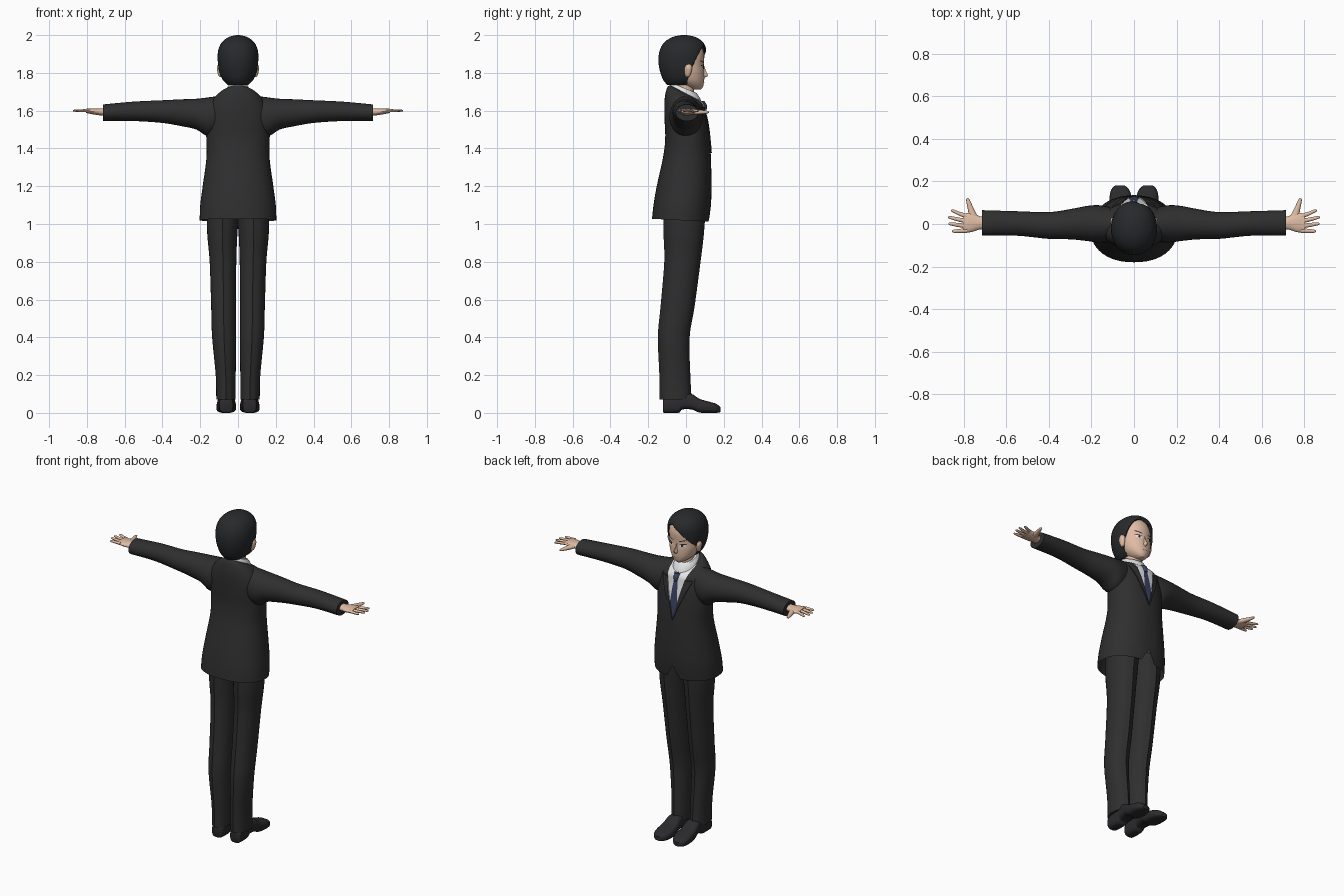
import bpy, bmesh, math
from mathutils import Vector, geometry
from mathutils.bvhtree import BVHTree

if "Cube" in bpy.data.objects:
    bpy.data.objects.remove(bpy.data.objects["Cube"], do_unlink=True)


def material(name, r, g, b):
    mat = bpy.data.materials.new(name)
    mat.use_nodes = True
    mat.diffuse_color = (r, g, b, 1)
    shader = mat.node_tree.nodes["Principled BSDF"]
    shader.inputs["Base Color"].default_value = (r, g, b, 1)
    shader.inputs["Roughness"].default_value = 0.8
    return mat


suit = material("charcoal suit", .028, .028, .029)
hair_dark = material("black hair", .02, .022, .024)
leather = material("black leather", .024, .024, .027)
skin = material("skin", .74, .5, .37)
shirt = material("white shirt", .8, .81, .83)
navy = material("navy tie", .045, .055, .13)
eye_white = material("eye white", .85, .85, .85)
lip = material("lip", .45, .22, .17)


def finish(name, bm, mats, mirror=False):
    """Turn a bmesh into a smooth shaded object."""
    mesh = bpy.data.meshes.new(name)
    bm.to_mesh(mesh)
    bm.free()
    obj = bpy.data.objects.new(name, mesh)
    bpy.context.collection.objects.link(obj)
    for mat in mats:
        mesh.materials.append(mat)
    bpy.ops.object.select_all(action='DESELECT')
    obj.select_set(True)
    bpy.context.view_layer.objects.active = obj
    bpy.ops.object.shade_smooth_by_angle(angle=math.radians(40))
    if mirror:
        obj.modifiers.new("Mirror", 'MIRROR').use_mirror_merge = False
    return obj


def smooth_rings(rings, steps):
    """Catmull-Rom interpolation between cross-sections."""
    rings = [tuple(r) + (0,) * (6 - len(r)) for r in rings]
    padded = [rings[0]] + rings + [rings[-1]]
    result = []
    for p, a, b, q in zip(padded, padded[1:], padded[2:], padded[3:]):
        for k in range(steps):
            u = k / steps
            result.append([y + u * ((z - x) + u * (2 * x - 5 * y + 4 * z - w + u * (3 * (y - z) + w - x))) / 2
                           for x, y, z, w in zip(p, a, b, q)])
    return result + [rings[-1]]


def skin_rings(rings, axis=2, n=32, power=2, steps=4, caps=True, crease=0):
    """Rings are (position, a min, a max, b min, b max, tilt) along an axis."""
    bm = bmesh.new()
    a_axis, b_axis = [i for i in range(3) if i != axis]
    loops = []
    for t, a0, a1, b0, b1, tilt in smooth_rings(rings, steps):
        loop = []
        for i in range(n):
            ang = math.tau * i / n
            c, s = math.cos(ang), math.sin(ang)
            ca = math.copysign(abs(c) ** (2 / power), c)
            sb = math.copysign(abs(s) ** (2 / power), s)
            half = (b1 - b0) / 2
            extra = crease * round(s) if abs(s) > .999 else 0
            co = [0, 0, 0]
            co[axis] = t + tilt * sb * half
            co[a_axis] = (a0 + a1) / 2 + ca * (a1 - a0) / 2
            co[b_axis] = (b0 + b1) / 2 + sb * half + extra
            loop.append(bm.verts.new(co))
        loops.append(loop)
    for low, high in zip(loops, loops[1:]):
        for i in range(n):
            j = (i + 1) % n
            bm.faces.new((low[i], low[j], high[j], high[i]))
    if caps:
        bm.faces.new(loops[0])
        bm.faces.new(loops[-1])
    bmesh.ops.recalc_face_normals(bm, faces=bm.faces)
    return bm


def loft(name, rings, mat, mirror=False, **kw):
    return finish(name, skin_rings(rings, **kw), [mat], mirror)


def sym(t, r, b0, b1, tilt=0):
    return (t, -r, r, b0, b1, tilt)


def cut(bm, co, normal):
    """Slice only the chest and face side of a mesh."""
    faces = [f for f in bm.faces if f.calc_center_median().y > 0]
    edges = {e for f in faces for e in f.edges}
    verts = {v for f in faces for v in f.verts}
    bmesh.ops.bisect_plane(bm, geom=list(verts) + list(edges) + faces, plane_co=co, plane_no=normal, dist=1e-5)


def remove(bm, rule):
    doomed = [f for f in bm.faces if rule(f.calc_center_median())]
    bmesh.ops.delete(bm, geom=doomed, context='FACES')


# Jacket body, with shirt front, tie, lapels and a cut-away hem
V_LOW, V_SLOPE, LAPEL_SLOPE, LAPEL_TOP = 1.375, .24, .42, 1.62
HEM_TOP, HEM_SLOPE = 1.09, .6
bm = skin_rings([
    sym(1.02, .203, -.18, .122, -.05), sym(1.1, .2, -.172, .132), sym(1.2, .187, -.155, .135),
    sym(1.35, .167, -.122, .132), sym(1.45, .168, -.11, .125), sym(1.54, .168, -.113, .115),
    sym(1.6, .162, -.115, .105, -.1), sym(1.65, .138, -.112, .098, -.2),
    sym(1.685, .1, -.1, .085, -.4), sym(1.697, .065, -.085, .065, -.5)], n=48, power=2.2, caps=False)


def tie_half(z):
    return .012 + (1.62 - z) * .09


for side in (-1, 1):
    for slope in (V_SLOPE, LAPEL_SLOPE):
        cut(bm, (0, 0, V_LOW), (side, 0, -slope))
    cut(bm, (side * tie_half(1.62), 0, 1.62), (side, 0, .09))
    cut(bm, (0, 0, HEM_TOP), (side, 0, HEM_SLOPE))
cut(bm, (0, 0, LAPEL_TOP), (0, 0, 1))
remove(bm, lambda c: c.y > 0 and abs(c.x) < (HEM_TOP - c.z) * HEM_SLOPE)
lapels = []
for face in bm.faces:
    c = face.calc_center_median()
    rise = c.z - V_LOW
    if c.y > 0 and abs(c.x) < rise * V_SLOPE:
        face.material_index = 2 if abs(c.x) < tie_half(c.z) else 1
    elif c.y > 0 and c.z < LAPEL_TOP and abs(c.x) < rise * LAPEL_SLOPE:
        lapels.append(face)
raised = bmesh.ops.extrude_face_region(bm, geom=lapels)["geom"]
bmesh.ops.translate(bm, vec=(0, .006, 0), verts=[g for g in raised if isinstance(g, bmesh.types.BMVert)])
finish("jacket", bm, [suit, shirt, navy])

loft("tie_knot", [sym(1.605, .012, .07, .112), sym(1.63, .019, .06, .11), sym(1.65, .021, .05, .098)], navy, n=16)
loft("shirt_collar", [sym(1.685, .072, -.088, .082, -.45), sym(1.705, .065, -.082, .072, -.45),
                      sym(1.72, .057, -.074, .056, -.4)], shirt)

# Sleeves
loft("sleeves", [
    (.09, -.08, .075, 1.48, 1.68), (.16, -.088, .088, 1.465, 1.67), (.22, -.08, .085, 1.5, 1.663),
    (.3, -.072, .07, 1.518, 1.66), (.4, -.07, .056, 1.535, 1.655), (.55, -.055, .06, 1.545, 1.648),
    (.715, -.055, .065, 1.545, 1.633)], suit, mirror=True, axis=0, n=28)

# Hands
loft("palms", [(.69, -.025, .03, 1.573, 1.612), (.73, -.027, .038, 1.575, 1.612), (.765, -.038, .052, 1.58, 1.612),
               (.805, -.04, .048, 1.588, 1.61)], skin, mirror=True, axis=0, n=20)
FINGERS = {"index": (.036, .062, .86), "middle": (.013, .031, .874),
           "ring": (-.01, .001, .872), "little": (-.031, -.034, .856)}
for finger, (root, tip, reach) in FINGERS.items():
    loft(finger + "_fingers", [
        (x, y - r, y + r, 1.6 - r * .8, 1.6 + r * .8)
        for x, y, r in ((.785, root, .011), ((.785 + reach) / 2, (root + tip) / 2, .0095),
                        (reach - .008, tip, .007), (reach, tip, .002))], skin, mirror=True, axis=0, n=10)
loft("thumbs", [(.02, .725, .775, 1.58, 1.608), (.06, .747, .78, 1.58, 1.605),
                (.11, .771, .789, 1.585, 1.6), (.122, .778, .785, 1.59, 1.596)], skin, mirror=True, axis=1, n=12)

# Trousers with pressed creases
loft("trousers", [
    (.07, .012, .115, -.135, .025), (.2, .012, .118, -.136, .018), (.4, .011, .137, -.144, .014),
    (.56, .011, .142, -.13, .04), (.8, .009, .15, -.11, .072), (.95, .003, .163, -.114, .09),
    (1.1, -.01, .165, -.114, .1)], suit, mirror=True, crease=.005)

# Shoes
loft("shoes", [
    (-.122, .035, .09, .005, .065), (-.11, .026, .098, 0, .08), (-.04, .022, .1, 0, .1),
    (-.02, .021, .101, .018, .103), (.03, .017, .106, .018, .1), (.07, .012, .112, .002, .075),
    (.12, .01, .115, 0, .06), (.16, .022, .108, 0, .048), (.182, .045, .088, .004, .03)],
    leather, mirror=True, axis=1, power=3, n=28)

# Neck, head, nose and ears
loft("neck", [sym(1.63, .05, -.06, .04), sym(1.77, .045, -.05, .045)], skin)
head = skin_rings([
    sym(1.713, .016, .03, .08), sym(1.727, .042, -.01, .09), sym(1.757, .071, -.06, .096),
    sym(1.8, .088, -.09, .097), sym(1.84, .094, -.11, .094), sym(1.9, .094, -.12, .096),
    sym(1.95, .075, -.09, .075), sym(1.98, .03, -.04, .03)], n=40, power=2.1)
face_tree = BVHTree.FromBMesh(head)
finish("head", head, [skin])
loft("nose", [sym(1.845, .004, .06, .094), sym(1.81, .007, .06, .106), sym(1.787, .011, .06, .117),
              sym(1.775, .007, .06, .1)], skin, n=14)
loft("ears", [(1.778, .085, .097, .0, .015), (1.79, .083, .105, -.006, .024), (1.825, .083, .112, -.01, .033),
              (1.845, .085, .105, -.002, .026)], skin, mirror=True, n=14)


def plate(name, mat, x, z, w, h, slant=0, out=.003, mirror=True):
    """Thin lens-shaped patch lying on the face."""
    bm = bmesh.new()

    def on_face(px, pz):
        hit = face_tree.ray_cast(Vector((px, 1, pz)), Vector((0, -1, 0)))[0]
        return bm.verts.new((px, hit.y + out, pz))
    middle = on_face(x, z)
    rim = [on_face(x + w * math.cos(a), z + h * math.sin(a) + slant * w * math.cos(a))
           for a in (math.tau * i / 20 for i in range(20))]
    for i, v in enumerate(rim):
        f = bm.faces.new((middle, rim[i - 1], v))
        f.normal_update()
        if f.normal.y < 0:
            f.normal_flip()
    finish(name, bm, [mat], mirror)


# Painted face details
plate("eye_whites", eye_white, .039, 1.828, .018, .008, .1)
plate("irises", hair_dark, .037, 1.828, .007, .0075, out=.004)
plate("upper_lashes", hair_dark, .04, 1.837, .021, .0025, .12, out=.005)
plate("eyebrows", hair_dark, .04, 1.858, .023, .003, .25)
plate("mouth", lip, 0, 1.75, .018, .002, mirror=False)

# Hair: a shell trimmed to a side parting, swept across the brow
bm = skin_rings([
    sym(1.737, .055, -.1, .04), sym(1.765, .082, -.122, .09), sym(1.81, .1, -.138, .105),
    sym(1.85, .106, -.145, .106), sym(1.89, .108, -.145, .107), sym(1.93, .102, -.135, .106),
    sym(1.965, .083, -.112, .088), sym(1.99, .048, -.07, .05), sym(2.0, .01, -.025, .005)], n=48, power=2.1)
PART = Vector((.035, .1, 1.955))
HAIRLINES = {}
for side, temple, burn in ((1, (.1, .045, 1.86), (.105, .01, 1.78)), (-1, (-.05, .1, 1.89), (-.105, .01, 1.8))):
    normal = geometry.normal(PART, Vector(temple), Vector(burn))
    HAIRLINES[side] = normal if normal.y > 0 else -normal
    cut(bm, PART, normal)
cut(bm, (PART.x, 0, 0), (1, 0, 0))
cut(bm, (0, .008, 0), (0, 1, 0))
remove(bm, lambda c: c.y > .008 and (c - PART).dot(HAIRLINES[1 if c.x > PART.x else -1]) > 0)
hair = finish("hair", bm, [hair_dark])
shell = hair.modifiers.new("Thickness", 'SOLIDIFY')
shell.thickness = .01
shell.offset = -1
